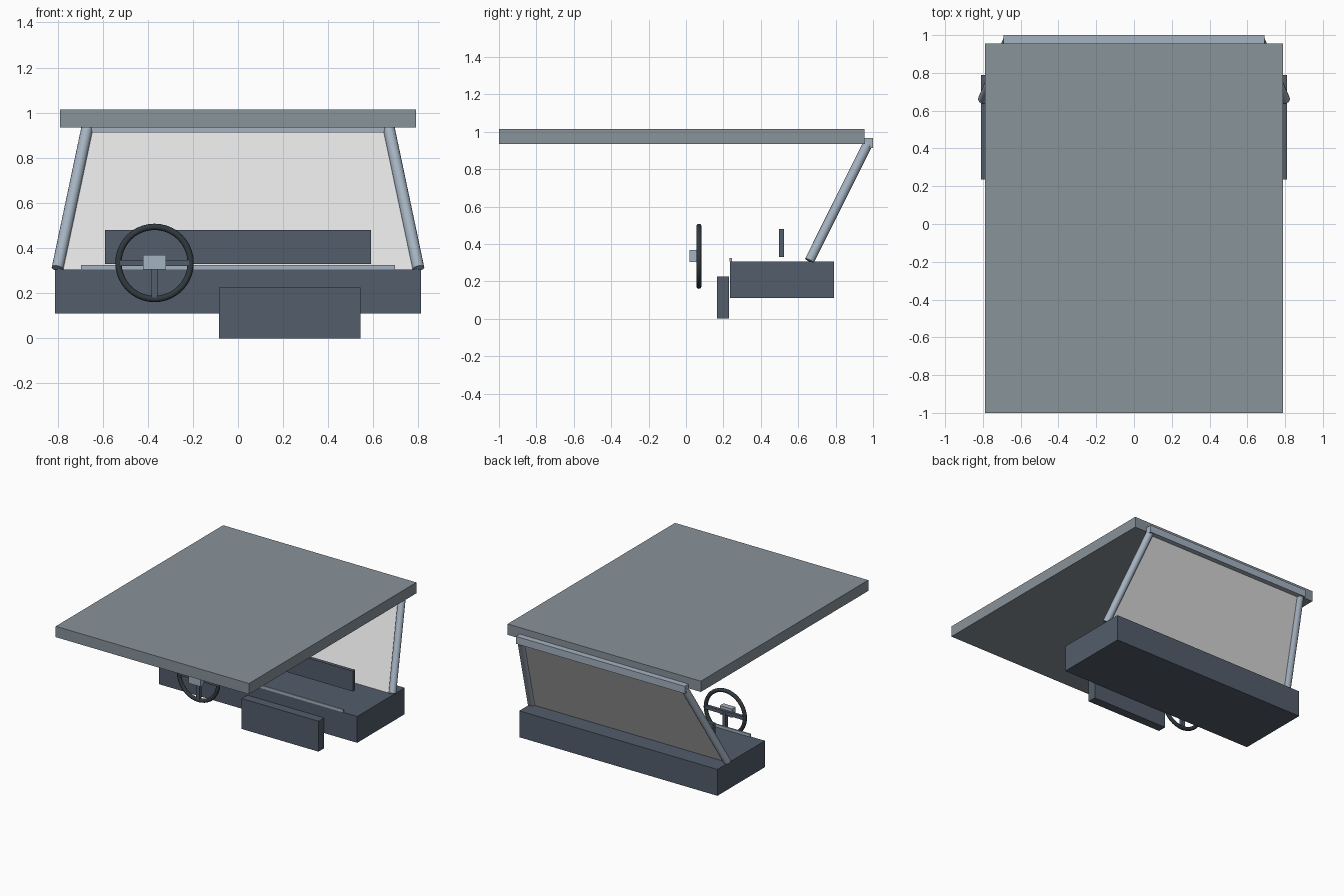
import bpy, bmesh, math
from mathutils import Vector

if "Cube" in bpy.data.objects:
    bpy.data.objects.remove(bpy.data.objects["Cube"])


def material(name, rgb):
    """Flat colour from 0-255 display values, stored as linear."""
    m = bpy.data.materials.new(name)
    lin = [((c / 255 + 0.055) / 1.055) ** 2.4 for c in rgb]
    m.diffuse_color = (*lin, 1)
    m.use_nodes = True
    m.node_tree.nodes["Principled BSDF"].inputs["Base Color"].default_value = m.diffuse_color
    return m


ROOF = material("roof_grey", (136, 147, 154))
DASH = material("slate_blue", (82, 93, 107))
METAL = material("light_steel", (164, 178, 192))
RUBBER = material("dark_rubber", (50, 58, 64))
GLASS = material("pale_glass", (222, 222, 222))


def finish(name, bm, mat, smooth=False):
    bmesh.ops.recalc_face_normals(bm, faces=bm.faces)
    me = bpy.data.meshes.new(name)
    bm.to_mesh(me)
    bm.free()
    ob = bpy.data.objects.new(name, me)
    bpy.context.collection.objects.link(ob)
    me.materials.append(mat)
    if smooth:
        bpy.ops.object.select_all(action='DESELECT')
        ob.select_set(True)
        bpy.context.view_layer.objects.active = ob
        bpy.ops.object.shade_smooth_by_angle(angle=math.radians(40))
    return ob


def box(name, x, y, z, mat):
    """Box from (min, max) pairs on each axis."""
    bm = bmesh.new()
    bmesh.ops.create_cube(bm, size=1)
    for v in bm.verts:
        v.co = [r[0] if c < 0 else r[1] for c, r in zip(v.co, (x, y, z))]
    return finish(name, bm, mat)


def rod(name, a, b, radius, mat, sides=16):
    """Capped cylinder between two points."""
    a, b = Vector(a), Vector(b)
    bm = bmesh.new()
    bmesh.ops.create_cone(bm, cap_ends=True, segments=sides, radius1=radius,
                          radius2=radius, depth=(b - a).length)
    ob = finish(name, bm, mat, True)
    ob.location = (a + b) / 2
    ob.rotation_euler = (b - a).to_track_quat('Z', 'Y').to_euler()
    return ob


# Roof and the rail above the windscreen
box("roof", (-0.79, 0.79), (-1.0, 0.955), (0.935, 1.015), ROOF)
box("windscreen_header", (-0.69, 0.69), (0.953, 1.0), (0.913, 0.967), METAL)

# Dashboard, its trim strip, glove box and upright display panel
box("dashboard", (-0.81, 0.81), (0.235, 0.79), (0.11, 0.305), DASH)
box("dashboard_trim", (-0.695, 0.695), (0.233, 0.245), (0.305, 0.325), METAL)
box("glove_box", (-0.085, 0.543), (0.165, 0.23), (0.0, 0.225), DASH)
box("upright_panel", (-0.59, 0.59), (0.498, 0.525), (0.33, 0.48), DASH)

# Sloping pillars on both sides
for side, s in (("left", -1), ("right", 1)):
    rod(side + "_pillar", (s * 0.80, 0.66, 0.31), (s * 0.668, 0.972, 0.935),
        0.026, METAL)

# Windscreen pane
bm = bmesh.new()
pane = [(-0.80, 0.66, 0.305), (0.80, 0.66, 0.305),
        (0.668, 0.972, 0.93), (-0.668, 0.972, 0.93)]
bm.faces.new([bm.verts.new(p) for p in pane])
finish("windscreen", bm, GLASS)

# Steering wheel: rim, spokes and centre block
cx, cy, cz = -0.37, 0.069, 0.334
bpy.ops.mesh.primitive_torus_add(
    location=(cx, cy, cz), rotation=(math.pi / 2, 0, 0), major_radius=0.16,
    minor_radius=0.014, major_segments=40, minor_segments=10)
rim = bpy.context.object
rim.name = "steering_wheel_rim"
rim.data.materials.append(RUBBER)
bpy.ops.object.shade_smooth_by_angle(angle=math.radians(60))

box("wheel_cross_spoke", (cx - 0.155, cx + 0.155), (cy - 0.011, cy + 0.011),
    (cz - 0.013, cz + 0.013), DASH)
box("wheel_lower_spoke", (cx - 0.013, cx + 0.013), (cy - 0.011, cy + 0.014),
    (cz - 0.155, cz), DASH)
box("wheel_hub", (cx - 0.05, cx + 0.05), (0.02, 0.062), (0.304, 0.368), METAL)
